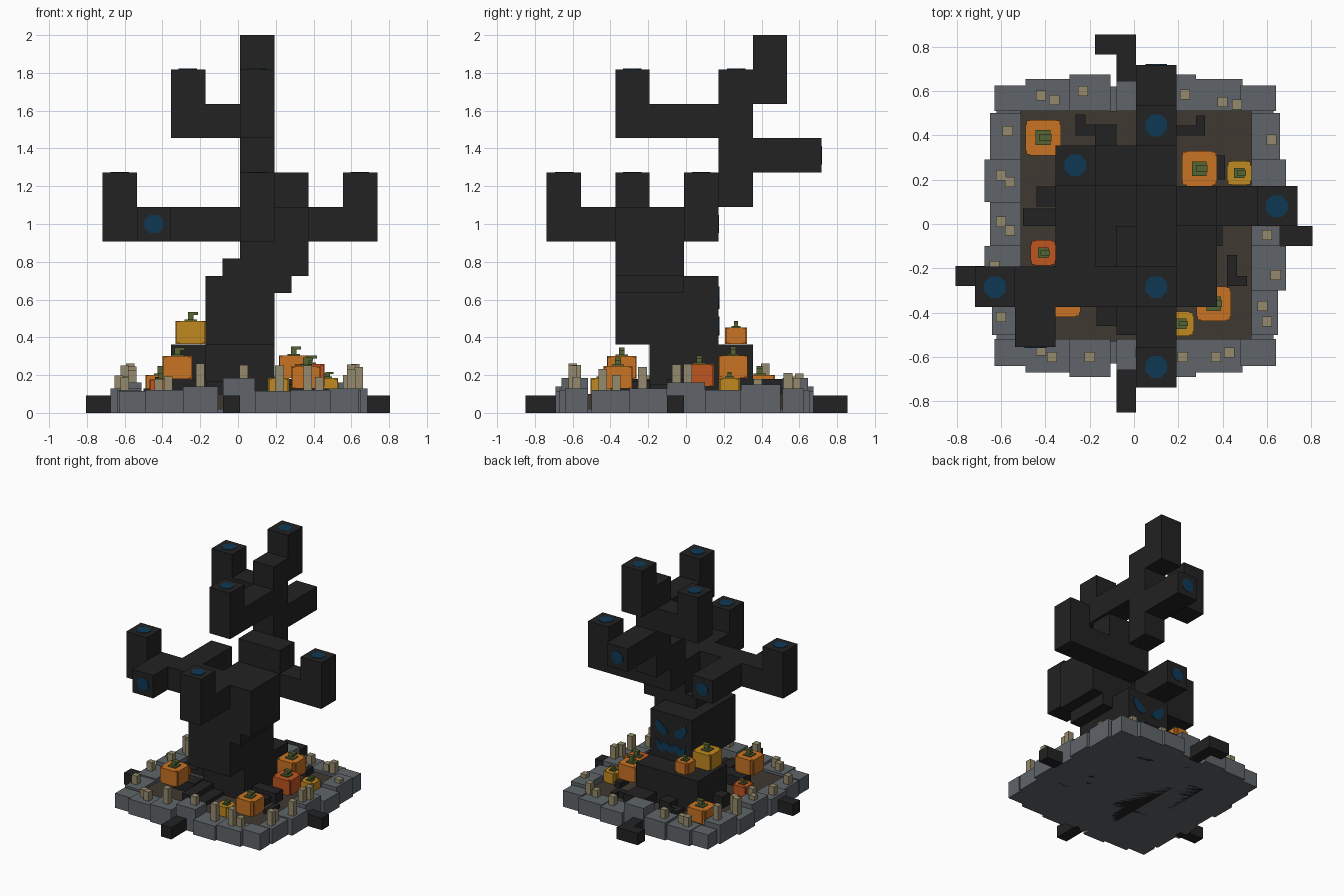
import bpy, bmesh, math, random
from mathutils import Matrix, Vector

random.seed(4)
if "Cube" in bpy.data.objects:
    bpy.data.objects.remove(bpy.data.objects["Cube"])


def material(name, r, g, b):
    m = bpy.data.materials.new(name)
    m.use_nodes = True
    m.diffuse_color = (r, g, b, 1)
    m.node_tree.nodes["Principled BSDF"].inputs["Base Color"].default_value = (r, g, b, 1)
    return m


BARK = material("black bark", .016, .016, .016)
STONE = material("grey stone", .115, .13, .144)
DIRT = material("brown dirt", .051, .04, .032)
BLUE = material("deep blue", .0045, .04, .09)
ORANGE = material("orange rind", .58, .17, .017)
YELLOW = material("yellow rind", .53, .25, .014)
RED = material("red orange rind", .51, .091, .014)
GREEN = material("green stem", .09, .127, .032)
WAX = material("tan wax", .296, .254, .15)


def finish(name, bm, mat):
    me = bpy.data.meshes.new(name)
    bmesh.ops.recalc_face_normals(bm, faces=bm.faces)
    bm.to_mesh(me)
    bm.free()
    me.materials.append(mat)
    ob = bpy.data.objects.new(name, me)
    bpy.context.collection.objects.link(ob)
    return ob


def boxes(name, mat, *spans):
    """One object out of boxes given as (x0, x1, y0, y1, z0, z1)."""
    bm = bmesh.new()
    for x0, x1, y0, y1, z0, z1 in spans:
        mid = Vector((x0 + x1, y0 + y1, z0 + z1)) / 2
        size = Matrix.Diagonal((x1 - x0, y1 - y0, z1 - z0, 1))
        bmesh.ops.create_cube(bm, size=1, matrix=Matrix.Translation(mid) @ size)
    return finish(name, bm, mat)


def around(x, y, w, z0, z1, d=None):
    d = d or w
    return (x - w / 2, x + w / 2, y - d / 2, y + d / 2, z0, z1)


def cells(x0, x1, y0, y1, z0, z1):
    """Box in whole bark cells, counted from the trunk's grid origin."""
    c = .182
    return (.01 + c * x0, .01 + c * x1, -.01 + c * y0, -.01 + c * y1,
            max(0, 2 + c * (z0 - 11)), 2 + c * (z1 - 11))


# Trunk: wide foot, then steps leaning to the side
boxes("trunk_foot", BARK, cells(-1, 1, -1, 2, 0, 2), cells(-2, -1, 0, 2, 0, 2))
boxes("trunk", BARK, cells(-1, 1, -2, 1, 2, 4), cells(-.5, 1.5, -2, 0, 3.5, 4.5),
      cells(0, 2, -2, 0, 4, 6), cells(0, 2, 0, 1, 5, 7))
boxes("upper_trunk", BARK, cells(0, 1, 1, 2, 6, 10))

# Branches
boxes("right_side_branch", BARK, cells(-4, 0, -2, -1, 5, 6), cells(-4, -3, -2, -1, 6, 7),
      cells(-3, -2, -3, -2, 5, 6), cells(-2, -1, -1, 1, 5, 6))
boxes("left_side_branch", BARK, cells(2, 4, 0, 1, 5, 6), cells(3, 4, 0, 1, 6, 7))
boxes("front_branch", BARK, cells(0, 1, -4, -2, 5, 6), cells(0, 1, -4, -3, 6, 7))
boxes("back_branch", BARK, cells(0, 1, 2, 4, 7, 8))
boxes("upper_front_branch", BARK, cells(0, 1, -2, 1, 8, 9), cells(0, 1, -2, -1, 9, 10))
boxes("upper_side_branch", BARK, cells(-2, 0, 1, 2, 8, 9), cells(-2, -1, 1, 2, 9, 10))
boxes("top_branch", BARK, cells(0, 1, 2, 3, 9, 11))


# Blue heartwood discs on the branch ends
def disc(name, x, y, z, tilt=0):
    bm = bmesh.new()
    bmesh.ops.create_cone(bm, cap_ends=True, segments=8, radius1=.053, radius2=.053, depth=.006,
                          matrix=Matrix.Translation((x, y, z)) @ Matrix.Rotation(tilt, 4, "X")
                          @ Matrix.Rotation(math.pi / 8, 4, "Z"))
    finish(name, bm, BLUE)


for x, y, z in ((.1, .445, 2), (-.265, .265, 1.818), (.1, -.285, 1.818),
                (.645, .08, 1.272), (-.627, -.285, 1.272), (.1, -.645, 1.272)):
    disc("upper_branch_end", x, y, z - (.003 if z == 2 else 0) + .001)
for x, y, z in ((.1, .718, 1.363), (-.445, -.556, 1), (-.263, .172, 1)):
    disc("side_branch_end", x, y, z, math.pi / 2)


# Carved face on the back of the trunk
def face_plate(name, outline):
    bm = bmesh.new()
    face = bm.faces.new([bm.verts.new((x, .17, z)) for x, z in outline])
    new = bmesh.ops.extrude_face_region(bm, geom=[face])["geom"]
    bmesh.ops.translate(bm, vec=(0, .008, 0),
                        verts=[v for v in new if isinstance(v, bmesh.types.BMVert)])
    finish(name, bm, BLUE)


for side in (-1, 1):
    face_plate("carved_eye", [(.01 + side * x, z) for x, z in
               ((.03, .57), (.04, .6), (.13, .67), (.14, .62), (.11, .57), (.06, .55))])
face_plate("carved_mouth", [(.14, .51), (.1, .47), (.06, .5), (.01, .47), (-.04, .5),
                            (-.08, .47), (-.12, .51), (-.11, .44), (-.07, .41), (-.03, .44),
                            (.01, .42), (.05, .44), (.09, .41), (.13, .44)])

# Ground and its underside
boxes("dirt", DIRT, (-.515, .53, -.53, .51, .01, .1))
boxes("stone_underside", STONE, (-.62, .63, -.63, .62, 0, .02))

# Stone border: start, end, outer edge and height of each stone in a row
front_row = ((-.63, -.49, .64, .115), (-.49, -.29, .67, .12), (-.29, -.105, .69, .14),
             (-.08, .09, .66, .185), (.09, .28, .69, .115), (.28, .49, .67, .12),
             (.48, .64, .64, .13))
side_row = ((-.5, -.3, .65, .12), (-.3, -.1, .685, .13), (-.1, .1, .66, .16),
            (.1, .29, .685, .12), (.29, .5, .66, .15))
for a, b, out, h in front_row:
    boxes("front_border_stone", STONE, (a, b, -out, -.52, 0, h))
    boxes("back_border_stone", STONE, (a, b, .51, out - .015, 0, h))
for a, b, out, h in side_row:
    boxes("left_border_stone", STONE, (.53, out, a, b, 0, h))
    boxes("right_border_stone", STONE, (-out + .01, -.51, a, b, 0, h))

# Roots breaking through the border
boxes("right_side_root", BARK, (-.805, -.4, -.28, -.19, 0, .093))
boxes("left_side_root", BARK, (.5, .805, -.1, -.01, 0, .093))
boxes("front_root", BARK, (-.08, .01, -.85, -.5, 0, .093))
boxes("back_root", BARK, (-.08, .01, .5, .855, 0, .093), (-.175, -.08, .765, .855, 0, .093))

# Roots curling over the dirt
boxes("inner_roots", BARK,
      (-.175, -.08, .35, .45, 0, .18), (-.265, -.175, .4, .45, 0, .15),
      (-.265, -.22, .45, .495, 0, .15), (.01, .19, .35, .51, 0, .18),
      (.19, .32, .4, .445, 0, .15), (.28, .32, .445, .49, 0, .15),
      (-.44, -.355, .08, .17, 0, .19), (-.44, -.4, .13, .17, 0, .19),
      (-.5, -.17, -.01, .07, 0, .13), (-.17, -.08, -.46, -.19, 0, .17),
      (-.08, .01, -.5, -.19, 0, .13), (.19, .4, -.1, -.01, 0, .18),
      (.36, .41, .2, .31, 0, .14), (.42, .465, -.28, -.14, 0, .13),
      (.42, .51, -.28, -.235, 0, .13), (.19, .36, -.19, -.1, 0, .15),
      (-.36, -.17, -.3, -.19, 0, .18))


# Pumpkins with sunk corners and a bent stem
def pumpkin(x, y, z, w, mat):
    h, top = w * .76, z + w * .76
    boxes("pumpkin", mat, around(x, y, w, z, top, w - .04), around(x, y, w - .04, z, top, w),
          around(x, y, w - .008, z + .004, top - .004))
    s = w / .155
    boxes("pumpkin_stem", GREEN, around(x, y, .065 * s, top, top + .008),
          around(x, y, .03 * s, top, top + .045 * s),
          around(x + .012, y, .05 * s, top + .03 * s, top + .045 * s, .03 * s))


for x, y, z, w, mat in (
        (-.25, .09, .365, .16, YELLOW), (-.18, .265, .365, .115, ORANGE),
        (-.41, .39, .08, .16, ORANGE), (-.32, -.34, .18, .158, ORANGE),
        (-.41, -.13, .09, .115, RED), (.38, .07, .14, .155, RED),
        (.295, .25, .185, .158, ORANGE), (.475, .23, .1, .11, YELLOW),
        (.36, -.36, .13, .155, ORANGE), (.215, -.45, .1, .11, YELLOW)):
    pumpkin(x, y, z, w, mat)

# Candles along the border
for x, y in ((-.42, .58), (-.36, .56), (-.23, .6), (.23, .585), (.4, .55), (.465, .54),
             (-.57, .42), (-.6, .22), (-.56, .19), (-.6, .01), (-.56, -.03), (-.63, -.19),
             (-.6, -.42), (-.42, -.57), (-.37, -.6), (-.2, -.6), (.03, -.58), (.22, -.6),
             (.37, -.6), (.43, -.58), (.58, -.37), (.6, -.44), (.64, -.23), (.6, -.05),
             (.62, .01), (.62, .38)):
    boxes("candle", WAX, around(x, y, .046, .1, random.uniform(.17, .27)))
